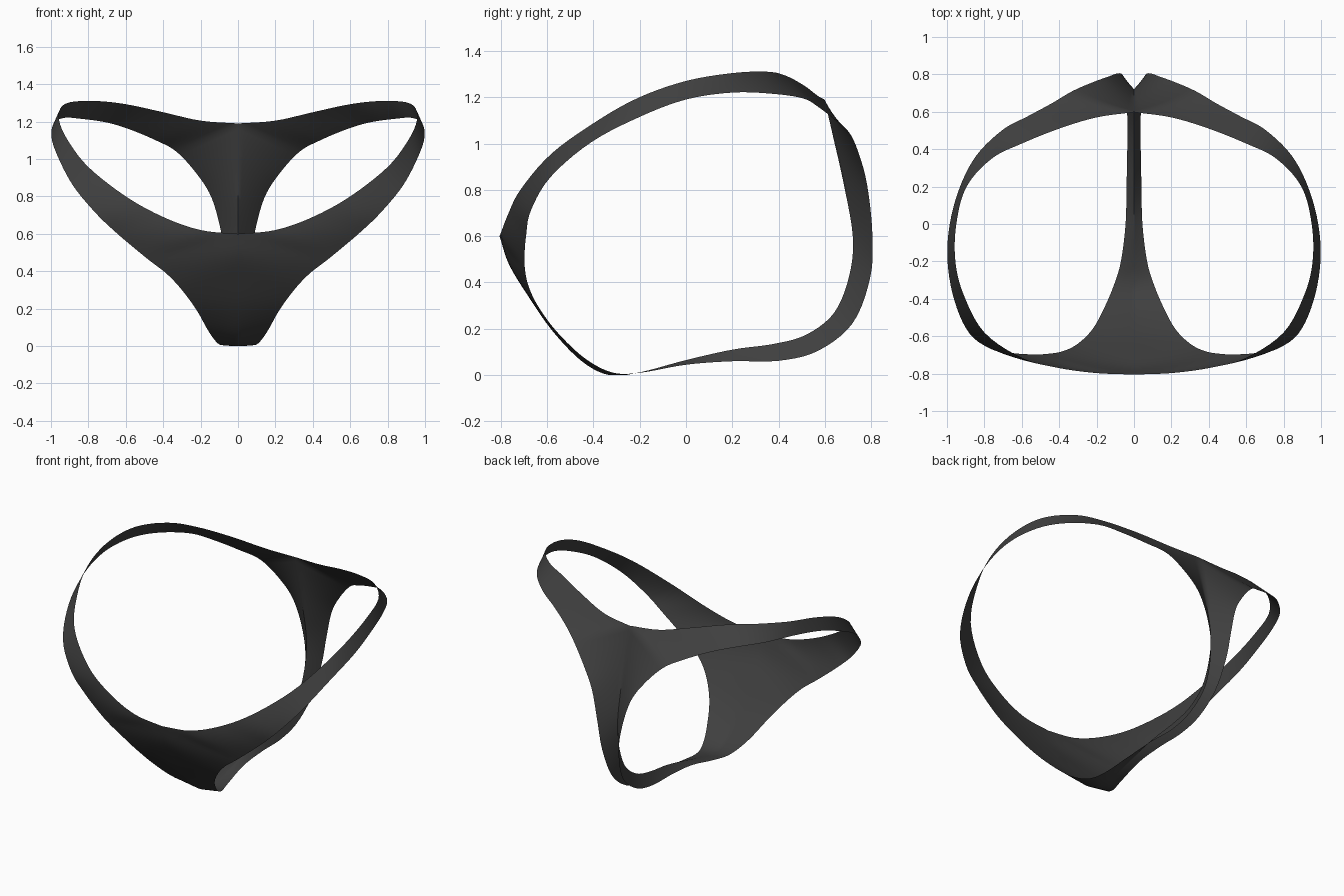
import bpy, bmesh, math
from mathutils import Vector

old = bpy.data.objects.get("Cube")
if old:
    bpy.data.objects.remove(old, do_unlink=True)

# Each row crosses the fabric: (waist or centre-line point), (leg-opening point), fullness
WAIST = [
    ((0, -.805, .60), (.47, -.695, .455), .03),
    ((.2, -.797, .62), (.55, -.697, .52), .03),
    ((.4, -.77, .69), (.65, -.69, .605), .02),
    ((.6, -.715, .80), (.76, -.67, .71), .01),
    ((.8, -.58, .957), (.88, -.585, .855), 0),
    ((.91, -.38, 1.10), (.96, -.41, 1.005), 0),
    ((.955, -.2, 1.2), (.997, -.2, 1.115), 0),
    ((.95, 0, 1.27), (.985, 0, 1.19), 0),
    ((.895, .2, 1.304), (.93, .2, 1.22), 0),
    ((.76, .35, 1.31), (.84, .37, 1.215), 0),
    ((.6, .43, 1.293), (.7, .505, 1.195), 0),
    ((.4, .51, 1.25), (.57, .575, 1.155), 0),
    ((.2, .57, 1.205), (.44, .645, 1.10), .01),
    ((0, .598, 1.19), (.33, .71, 1.04), .02),
]
STRING = [
    ((0, .635, 1.03), (.22, .758, .92), .015),
    ((0, .68, .83), (.14, .787, .79), .01),
    ((0, .72, .60), (.088, .805, .60), 0),
    ((0, .705, .43), (.06, .795, .42), 0),
    ((0, .64, .27), (.04, .72, .225), 0),
    ((0, .52, .175), (.036, .57, .105), 0),
    ((0, .38, .135), (.036, .4, .062), 0),
    ((0, .2, .11), (.04, .2, .06), 0),
    ((0, 0, .065), (.045, 0, .045), 0),
    ((0, -.2, .012), (.07, -.2, .01), 0),
]
FRONT = [
    ((0, -.33, 0), (.105, -.32, .012), 0),
    ((0, -.45, .06), (.155, -.44, .075), 0),
    ((0, -.58, .195), (.22, -.56, .19), .005),
    ((0, -.69, .355), (.30, -.64, .30), .01),
    ((0, -.765, .48), (.38, -.68, .385), .018),
]
ROWS = WAIST + STRING + FRONT
CORNERS = {0, len(WAIST) - 1}   # centre front and centre back of the waist
STEPS, ACROSS = 5, 8


def spline(pts, i, t, corners=()):
    """Smooth closed curve through pts, with optional sharp corners."""
    n = len(pts)
    p0, p1, p2, p3 = (pts[(i + k) % n] for k in (-1, 0, 1, 2))
    m1 = (p2 - p1) if i in corners else (p2 - p0) / 2
    m2 = (p2 - p1) if (i + 1) % n in corners else (p3 - p1) / 2
    a, b = t * t, t * t * t
    return (p1 * (2 * b - 3 * a + 1) + m1 * (b - 2 * a + t)
            + p2 * (3 * a - 2 * b) + m2 * (b - a))


outer = [Vector(r[0]) for r in ROWS]
leg = [Vector(r[1]) for r in ROWS]
full = [Vector((0, -r[2], 0)) for r in ROWS]

# Loft one side between the two edges, then repeat it mirrored
bm = bmesh.new()
for side in (1, -1):
    grid = []
    for i in range(len(ROWS)):
        for s in range(STEPS):
            t = s / STEPS
            o, l = spline(outer, i, t, CORNERS), spline(leg, i, t)
            c = (o + l) / 2 + spline(full, i, t)
            row = []
            for k in range(ACROSS + 1):
                u = k / ACROSS
                p = o * (1 - u) ** 2 + c * 2 * u * (1 - u) + l * u * u
                row.append(bm.verts.new((p.x * side, p.y, max(p.z, 0))))
            grid.append(row)
    for j, a in enumerate(grid):
        b = grid[(j + 1) % len(grid)]
        for k in range(ACROSS):
            bm.faces.new((a[k], a[k + 1], b[k + 1], b[k]))
bmesh.ops.remove_doubles(bm, verts=bm.verts, dist=0.0005)
bmesh.ops.recalc_face_normals(bm, faces=bm.faces)
front_face = min(bm.faces, key=lambda f: f.calc_center_median().y)
if front_face.normal.y > 0:
    bmesh.ops.reverse_faces(bm, faces=bm.faces)

mesh = bpy.data.meshes.new("brief_fabric")
bm.to_mesh(mesh)
bm.free()
brief = bpy.data.objects.new("brief_fabric", mesh)
bpy.context.collection.objects.link(brief)

# Dark fabric colour
mat = bpy.data.materials.new("dark_grey_fabric")
mat.use_nodes = True
color = (0.05, 0.05, 0.05, 1)
mat.diffuse_color = color
mat.node_tree.nodes["Principled BSDF"].inputs["Base Color"].default_value = color
mesh.materials.append(mat)

# Smooth shading
bpy.ops.object.select_all(action='DESELECT')
brief.select_set(True)
bpy.context.view_layer.objects.active = brief
bpy.ops.object.shade_smooth_by_angle(angle=math.radians(60))
